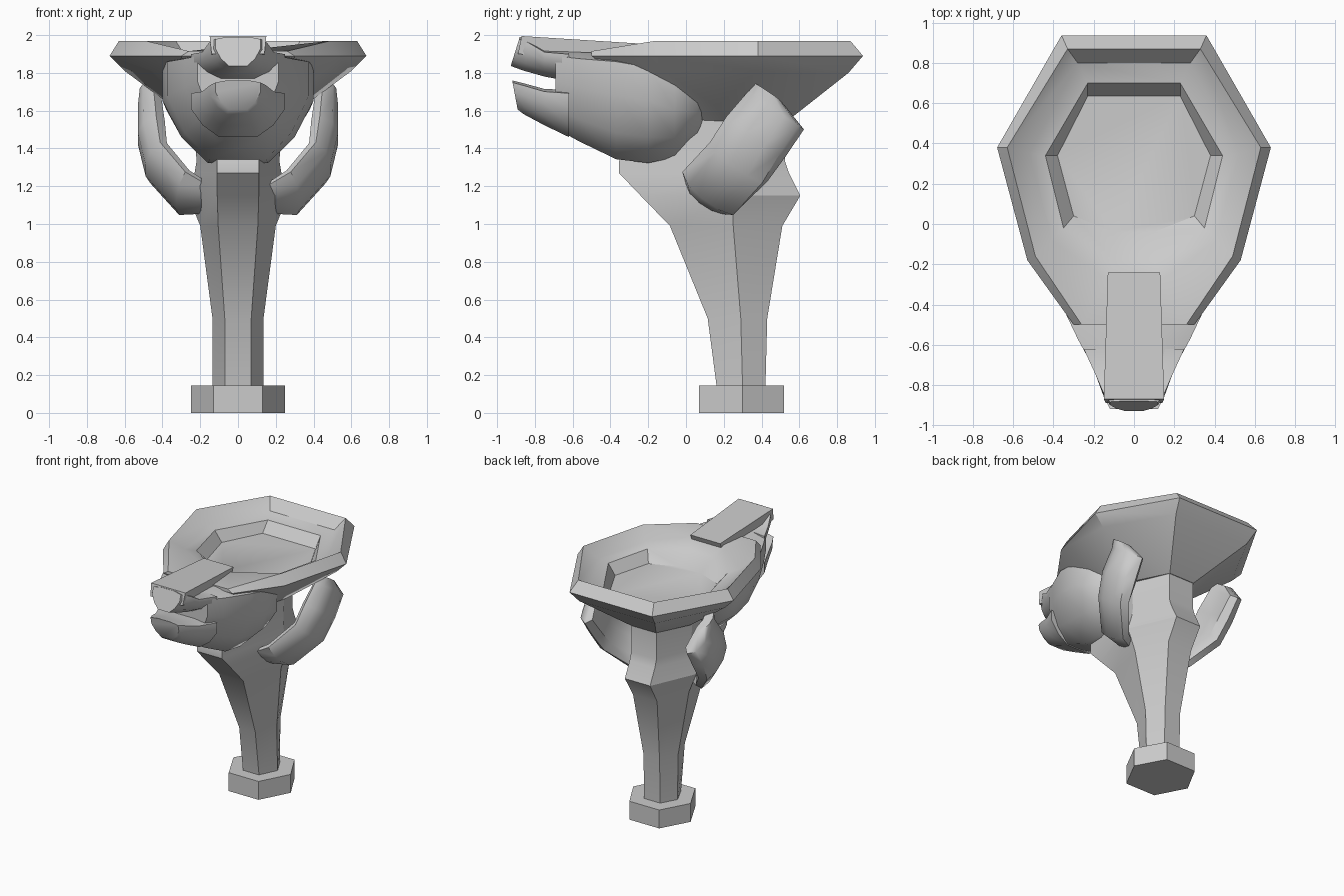
import bpy, math
from mathutils import Vector


def loft(name, rings, angle=30):
    """Skin closed rings of equal length, cap both ends."""
    n = len(rings[0])
    verts = [tuple(p) for r in rings for p in r]
    faces = [tuple(range(n)), tuple(range((len(rings) - 1) * n, len(rings) * n))]
    for i in range(len(rings) - 1):
        for j in range(n):
            k = (j + 1) % n
            faces.append((i * n + j, i * n + k, (i + 1) * n + k, (i + 1) * n + j))
    me = bpy.data.meshes.new(name)
    me.from_pydata(verts, [], faces)
    ob = bpy.data.objects.new(name, me)
    bpy.context.collection.objects.link(ob)
    bpy.ops.object.select_all(action='DESELECT')
    ob.select_set(True)
    bpy.context.view_layer.objects.active = ob
    bpy.ops.object.mode_set(mode='EDIT')
    bpy.ops.mesh.select_all(action='SELECT')
    bpy.ops.mesh.normals_make_consistent(inside=False)
    bpy.ops.object.mode_set(mode='OBJECT')
    if angle:
        bpy.ops.object.shade_smooth_by_angle(angle=math.radians(angle))
    return ob


def mirrored(half):
    """Half outline (x > 0) to a closed symmetric ring."""
    return list(half) + [(-x, y, z) for x, y, z in reversed(half)]


def hexagon(z, front, back, mid, w_end, w_mid, w_back=None):
    return mirrored([(w_end, front, z), (w_mid, mid, z), (w_back or w_end, back, z)])


# hexagonal foot
loft("foot", [hexagon(z, 0.07, 0.52, 0.30, 0.13, 0.25) for z in (0.0, 0.145)], 0)

# flared hexagonal pedestal
loft("pedestal", [
    hexagon(0.12, 0.165, 0.42, 0.30, 0.07, 0.135),
    hexagon(0.50, 0.115, 0.43, 0.29, 0.07, 0.135),
    hexagon(0.99, -0.085, 0.51, 0.25, 0.105, 0.20),
    hexagon(1.15, -0.24, 0.605, 0.25, 0.11, 0.265),
    hexagon(1.27, -0.355, 0.545, 0.25, 0.11, 0.23),
    hexagon(1.33, -0.355, 0.525, 0.25, 0.11, 0.22),
    hexagon(1.60, -0.25, 0.525, 0.25, 0.11, 0.23)])

# basin: floor, inner wall, dished rim, outer lip, tapering underside
loft("basin", [mirrored(h) for h in (
    [(.10, -.04, 1.79), (.30, .04, 1.79), (.38, .34, 1.79), (.23, .635, 1.79)],
    [(.10, -.18, 1.87), (.35, -.02, 1.87), (.44, .34, 1.87), (.23, .70, 1.87)],
    [(.13, -.28, 1.93), (.41, -.08, 1.89), (.52, .35, 1.89), (.28, .80, 1.89)],
    [(.26, -.50, 1.915), (.49, -.16, 1.97), (.63, .38, 1.97), (.33, .87, 1.97)],
    [(.30, -.50, 1.89), (.53, -.18, 1.89), (.68, .38, 1.89), (.36, .937, 1.89)],
    [(.28, -.38, 1.80), (.45, -.12, 1.81), (.60, .37, 1.81), (.33, .86, 1.80)],
    [(.10, -.20, 1.55), (.20, .08, 1.55), (.235, .28, 1.54), (.11, .53, 1.54)])])

# head: rounded-below, boxy-above cross sections strung along y
SECTION = [(.4, .04), (.75, .28), (1, .62), (1, .93), (.5, 1)]


def head_ring(y, w, zb, zt, tilt=0.0):
    pts = [(u * w, y + tilt * v, zb + v * (zt - zb)) for u, v in SECTION]
    return mirrored(pts)


loft("head", [head_ring(*s) for s in (
    (.11, .18, 1.50, 1.66), (.06, .30, 1.43, 1.69), (-.06, .38, 1.335, 1.77),
    (-.20, .40, 1.300, 1.87), (-.37, .375, 1.32, 1.90), (-.57, .28, 1.42, 1.91),
    (-.69, .215, 1.49, 1.92))], 45)
loft("upper_jaw", [head_ring(*s) for s in (
    (-.62, .25, 1.75, 1.91), (-.75, .19, 1.775, 1.92), (-.86, .155, 1.805, 1.97, .03),
    (-.93, .12, 1.83, 1.99, .05))], 45)
loft("lower_jaw", [head_ring(*s) for s in (
    (-.62, .25, 1.45, 1.71), (-.75, .19, 1.515, 1.715), (-.86, .15, 1.575, 1.745),
    (-.89, .12, 1.60, 1.76, -.03))], 45)

# flat raised strip along the top of the snout
loft("snout_strip", [
    [(-.13, -.24, 1.955), (.13, -.24, 1.955), (.13, -.28, 1.86), (-.13, -.28, 1.86)],
    [(-.15, -.87, 1.995), (.15, -.87, 1.995), (.14, -.89, 1.90), (-.14, -.89, 1.90)]], 0)

# broad curved ears, swept up and back from the neck
WIDE = Vector((0, .83, -.55))
EAR = [((.17, .10, 1.13), (.5, -.85), .12, .045), ((.29, .13, 1.16), (.55, -.85), .18, .065),
       ((.43, .28, 1.32), (.85, -.5), .185, .07), ((.455, .37, 1.46), (1, -.1), .19, .075),
       ((.465, .475, 1.60), (1, 0), .18, .065), ((.475, .43, 1.70), (1, .1), .09, .045)]
EAR_SHAPE = [(-1, -.3), (-.8, .6), (-.3, 1), (.3, 1), (.8, .6), (1, -.3), (.75, -.9), (0, -.6), (-.75, -.9)]
for side, s in (("left", -1), ("right", 1)):
    rings = []
    for c, n, hw, t in EAR:
        out = Vector((n[0], 0, n[1]))
        ring = [Vector(c) + WIDE * hw * a + out * t * b for a, b in EAR_SHAPE]
        rings.append([(p.x * s, p.y, p.z) for p in ring])
    loft(side + "_ear", rings, 45)
